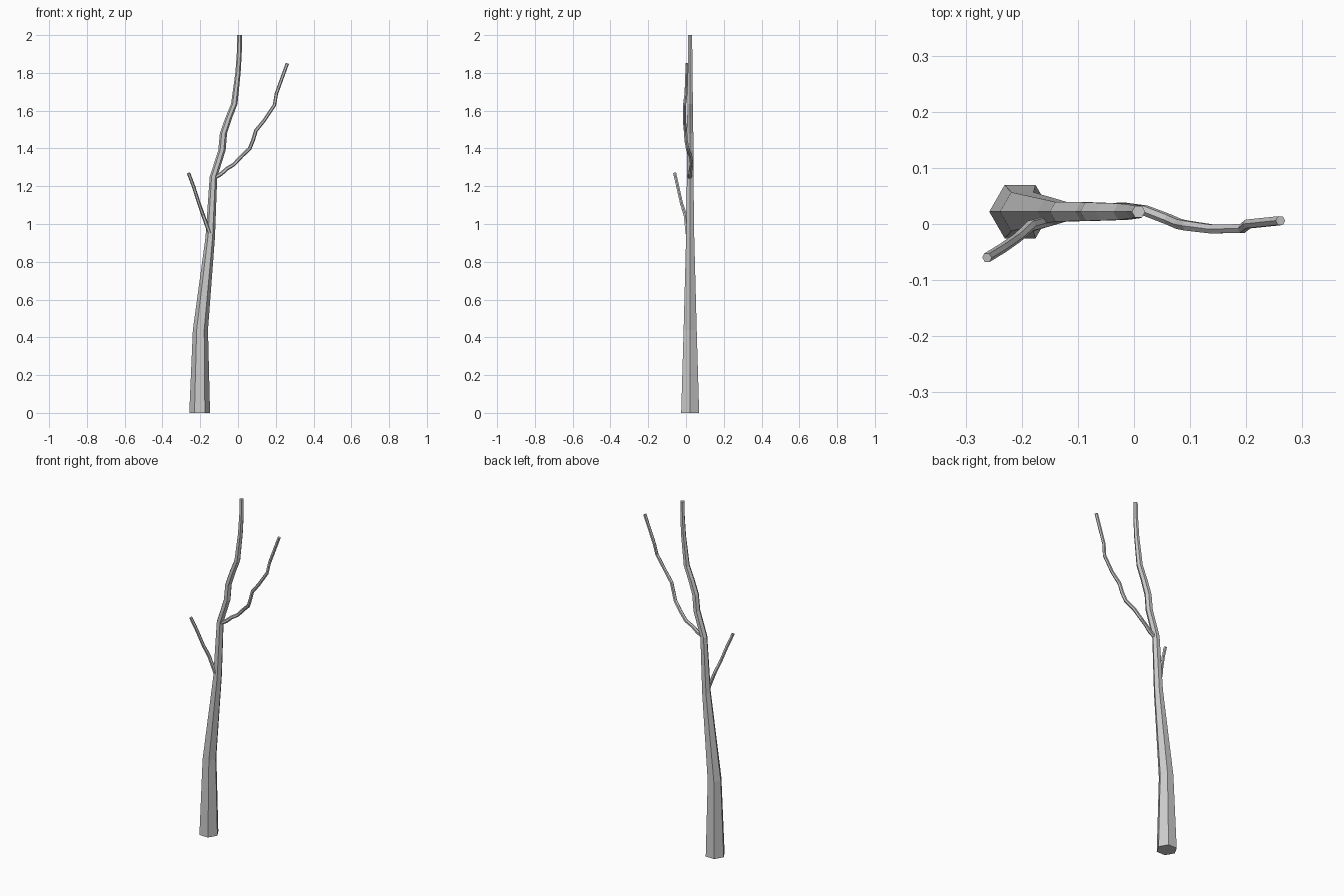
import bpy, bmesh
from mathutils import Vector, Matrix
from math import cos, sin, pi

SIDES = 6


def limb(name, path, level=False):
    """Six-sided tapering tube through (x, y, z, radius) points, capped at both ends."""
    bm = bmesh.new()
    pts = [Vector(p[:3]) for p in path]
    rings = []
    for i, p in enumerate(pts):
        # rings follow the path direction, or stay level for the trunk
        d = pts[min(i + 1, len(pts) - 1)] - pts[max(i - 1, 0)]
        rot = Matrix.Identity(3) if level else Vector((0, 0, 1)).rotation_difference(d).to_matrix()
        r = path[i][3]
        rings.append([bm.verts.new(p + rot @ Vector((r * cos(2 * pi * k / SIDES),
                                                    r * sin(2 * pi * k / SIDES), 0)))
                      for k in range(SIDES)])
    for a, b in zip(rings, rings[1:]):
        for k in range(SIDES):
            n = (k + 1) % SIDES
            bm.faces.new((a[k], a[n], b[n], b[k]))
    bm.faces.new(rings[0][::-1])
    bm.faces.new(rings[-1])
    mesh = bpy.data.meshes.new(name)
    bm.to_mesh(mesh)
    bm.free()
    bpy.context.collection.objects.link(bpy.data.objects.new(name, mesh))


# Trunk, bending to the right as it rises
limb("trunk", [
    (-0.203, 0.022, 0.00, 0.055), (-0.199, 0.022, 0.44, 0.040),
    (-0.147, 0.022, 0.93, 0.025), (-0.130, 0.022, 1.25, 0.020),
    (-0.085, 0.022, 1.39, 0.0195), (-0.077, 0.022, 1.48, 0.019),
    (-0.050, 0.022, 1.56, 0.018), (-0.020, 0.022, 1.635, 0.017),
    (0.000, 0.022, 1.80, 0.014), (0.007, 0.022, 1.91, 0.013),
    (0.008, 0.022, 2.00, 0.012)], level=True)

# Long crooked branch on the right
limb("right_branch", [
    (-0.125, 0.020, 1.245, 0.011), (-0.090, 0.022, 1.265, 0.011),
    (-0.058, 0.025, 1.293, 0.010), (-0.022, 0.030, 1.315, 0.010),
    (0.020, 0.024, 1.360, 0.010), (0.062, 0.008, 1.400, 0.010),
    (0.080, 0.000, 1.445, 0.010), (0.095, -0.003, 1.495, 0.010),
    (0.140, -0.009, 1.550, 0.009), (0.193, -0.008, 1.630, 0.009),
    (0.203, 0.000, 1.690, 0.009), (0.261, 0.006, 1.850, 0.009)])

# Short branch on the left, leaning forward
limb("left_branch", [
    (-0.150, 0.006, 0.950, 0.010), (-0.184, -0.003, 1.045, 0.010),
    (-0.207, -0.024, 1.110, 0.009), (-0.234, -0.043, 1.195, 0.009),
    (-0.262, -0.060, 1.270, 0.009)])
